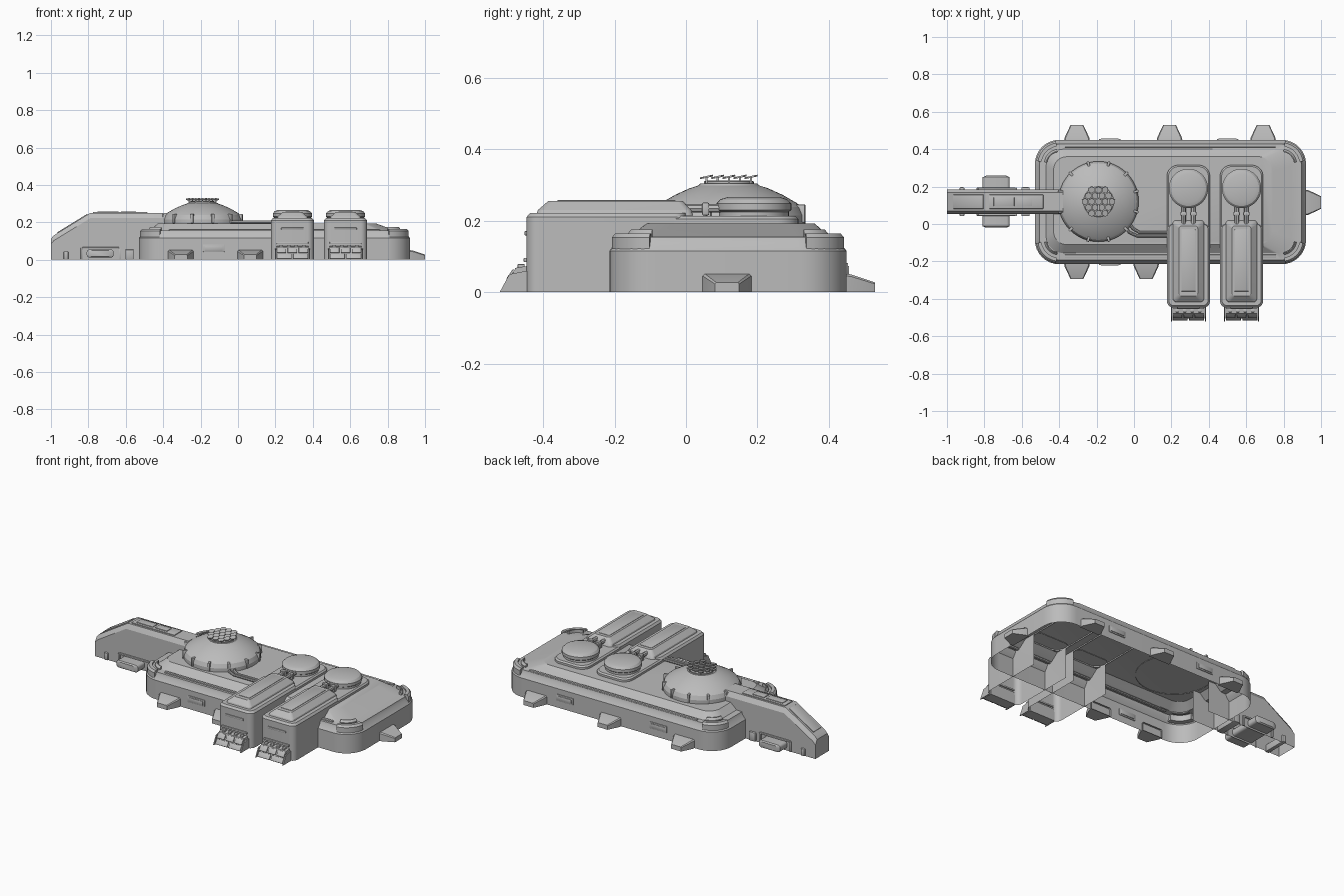
import bpy, bmesh, math
from mathutils import Matrix, Vector

cube = bpy.data.objects.get("Cube")
if cube:
    bpy.data.objects.remove(cube, do_unlink=True)

grey = bpy.data.materials.new("hull_grey")
grey.use_nodes = True
grey.diffuse_color = (0.5, 0.5, 0.5, 1)
for node in grey.node_tree.nodes:
    if node.type == 'BSDF_PRINCIPLED':
        node.inputs["Base Color"].default_value = grey.diffuse_color


def finish(name, bm, angle=30):
    bmesh.ops.remove_doubles(bm, verts=bm.verts, dist=0.0002)
    bmesh.ops.recalc_face_normals(bm, faces=bm.faces)
    mesh = bpy.data.meshes.new(name)
    bm.to_mesh(mesh)
    bm.free()
    mesh.materials.append(grey)
    mesh.shade_smooth()
    mesh.set_sharp_from_angle(angle=math.radians(angle))
    obj = bpy.data.objects.new(name, mesh)
    bpy.context.collection.objects.link(obj)
    return obj


def skin(rings, closed=True, caps=(False, True)):
    """Bridge rings of points with faces."""
    bm = bmesh.new()
    rows = [[bm.verts.new(p) for p in ring] for ring in rings]
    n = len(rows[0])
    for a, b in zip(rows, rows[1:]):
        for i in range(n if closed else n - 1):
            j = (i + 1) % n
            bm.faces.new((a[i], a[j], b[j], b[i]))
    for row, cap in ((rows[0], caps[0]), (rows[-1], caps[1])):
        if cap:
            bm.faces.new(row)
    return bm


def round_rect(x0, x1, y0, y1, r, z, seg=8):
    corners = ((x1 - r, y1 - r), (x0 + r, y1 - r), (x0 + r, y0 + r), (x1 - r, y0 + r))
    points = []
    for k, (cx, cy) in enumerate(corners):
        for i in range(seg + 1):
            a = math.pi / 2 * (k + i / seg)
            points.append((cx + r * math.cos(a), cy + r * math.sin(a), z))
    return points


def turned(name, x, y, profile, seg=40, caps=(False, True)):
    rings = [[(x + r * math.cos(2 * math.pi * i / seg), y + r * math.sin(2 * math.pi * i / seg), z)
              for i in range(seg)] for r, z in profile]
    return finish(name, skin(rings, caps=caps), 20)


def box(name, center, size, rot=None, bevel=0.0):
    bm = bmesh.new()
    bmesh.ops.create_cube(bm, size=1)
    bmesh.ops.scale(bm, vec=size, verts=bm.verts)
    if bevel:
        bmesh.ops.bevel(bm, geom=bm.edges[:], offset=bevel, segments=2, affect='EDGES', profile=0.5)
    m = Matrix.Translation(center)
    if rot:
        m = m @ Matrix.Rotation(rot[0], 4, rot[1])
    bm.transform(m)
    return finish(name, bm)


def tube(name, path, radius):
    curve = bpy.data.curves.new(name, 'CURVE')
    curve.dimensions = '3D'
    curve.bevel_depth = radius
    curve.bevel_resolution = 2
    curve.use_fill_caps = True
    spline = curve.splines.new('POLY')
    spline.points.add(len(path) - 1)
    for point, co in zip(spline.points, path):
        point.co = (*co, 1)
    temp = bpy.data.objects.new(name + "_path", curve)
    bpy.context.collection.objects.link(temp)
    bpy.context.view_layer.update()
    bm = bmesh.new()
    bm.from_mesh(bpy.data.meshes.new_from_object(temp))
    bpy.data.objects.remove(temp, do_unlink=True)
    return finish(name, bm)


# Main hull: open-bottomed rounded shell with shelf and raised deck
X0, X1, Y0, Y1, R = -0.53, 0.92, -0.215, 0.45, 0.13
finish("main_hull", skin([
    round_rect(X0, X1, Y0, Y1, R, 0),
    round_rect(X0, X1, Y0, Y1, R, 0.115),
    round_rect(X0 + .02, X1 - .02, Y0 + .018, Y1 - .018, R - .01, 0.14),
    round_rect(X0 + .025, X1 - .025, Y0 + .022, Y1 - .022, R - .02, 0.155),
    round_rect(-0.47, 0.84, -0.155, 0.40, 0.09, 0.157),
    round_rect(-0.43, 0.74, -0.11, 0.36, 0.07, 0.193)]))

# Corner clamps and long shelf rails
for sx, cx in ((-1, X0 + R), (1, X1 - R)):
    for sy, cy in ((-1, Y0 + R), (1, Y1 - R)):
        for part, lo, hi, z0, z1 in (("corner_clamp", .095, .124, .12, .165),
                                     ("corner_inner_rail", .065, .08, .15, .175)):
            rings = []
            for i in range(9):
                a = math.radians(8 + 74 * i / 8)
                rings.append([(cx + sx * r * math.cos(a), cy + sy * r * math.sin(a), z)
                              for r, z in ((lo, z0), (hi, z0), (hi, z1 - .012), (hi - .01, z1), (lo, z1))])
            finish(part, skin(rings, caps=(True, True)))
for y in (-0.172, 0.418):
    box("shelf_rail", (0.195, y, 0.156), (1.13, 0.016, 0.014), bevel=0.003)

# Wall panels with raised frames
for x, y in ((-0.13, Y0), (-0.13, Y1), (0.5, Y1)):
    box("wall_panel_frame", (x, y, 0.062), (0.115, 0.008, 0.04), bevel=0.002)
    box("wall_panel", (x, y, 0.062), (0.095, 0.014, 0.024), bevel=0.002)

# Tapered wall buttresses
for x, y, turn in ((-.305, Y0, 180), (.065, Y0, 180), (-.305, Y1, 0), (.19, Y1, 0), (.69, Y1, 0), (X1, .115, -90)):
    rings = [[(-w, d, 0), (-w, d, h - c), (c - w, d, h), (w - c, d, h), (w, d, h - c), (w, d, 0)]
             for w, d, h, c in ((.07, -.01, .052, .006), (.066, .012, .05, .006), (.034, .08, .027, .004))]
    bm = skin(rings, caps=(False, True))
    bm.transform(Matrix.Translation((x, y, 0)) @ Matrix.Rotation(math.radians(turn), 4, 'Z'))
    finish("wall_buttress", bm)

# Dome with stepped skirt
DX, DY = -0.19, 0.12
turned("dome", DX, DY, ((.215, .19), (.215, .215), (.205, .238), (.19, .25), (.15, .273),
                        (.11, .291), (.085, .299), (.08, .304)), seg=48)
turned("dome_cap", DX, DY, ((.07, .30), (.07, .31), (.062, .313)))
for i in range(12):
    a = 2 * math.pi * (i + 0.5) / 12
    box("dome_clamp", (DX + .208 * math.cos(a), DY + .208 * math.sin(a), .22),
        (.028, .014, .05), (a, 'Z'), .003)

# Hexagonal tile array above the dome
step = 0.036
for q in range(-2, 3):
    for r in range(-2, 3):
        if abs(q + r) <= 2:
            x, y = DX + step * (q + r / 2), DY + step * r * 0.866
            bm = bmesh.new()
            bmesh.ops.create_cone(bm, cap_ends=True, segments=6, radius1=.0185, radius2=.0185, depth=.005)
            bm.transform(Matrix.Translation((x, y, .323)) @ Matrix.Rotation(math.radians(12), 4, 'X'))
            finish("array_tile", bm)
            box("array_post", (x, y, .311), (.006, .006, .02))

# Access tunnel: open-bottomed, sloping at the far end
rings = [[(x, .053, 0), (x, .053, h - .028), (x, .07, h), (x, .168, h), (x, .185, h - .028), (x, .185, 0)]
         for x, h in ((-1.0, .112), (-.985, .13), (-.79, .25), (-.38, .25))]
finish("access_tunnel", skin(rings, closed=False, caps=(True, False)))
box("tunnel_roof_plate", (-.63, .119, .251), (.29, .075, .008), bevel=.002)
for x, w in ((-.695, .11), (-.585, .08)):
    box("tunnel_hatch", (x, .119, .256), (w, .048, .006), bevel=.002)
slope = math.atan2(.25 - .13, .195)
box("tunnel_slope_plate", (-.885, .119, .192), (.19, .075, .008), (-slope, 'Y'), .002)
for x, w, h in ((-.92, .026, .045), (-.58, .045, .055)):
    box("tunnel_side_foot", (x, .119, h / 2), (w, .155, h), bevel=.006)
for y in (.05, .188):
    box("port_arch_top", (-.733, y, .062), (.2, .012, .01), bevel=.003)
    for s in (-1, 1):
        box("port_arch_side", (-.733 + s * .102, y, .032), (.012, .012, .064), bevel=.003)

# Rounded cross port passing through the tunnel
rings = []
for y, k in ((-.02, .75), (-.012, 1), (.25, 1), (.258, .75)):
    ring = round_rect(-.072, .072, -.022, .022, .016, 0, 4)
    rings.append([(-.737 + px * k, y, .033 + pz * k) for px, pz, _ in ring])
finish("cross_port", skin(rings, caps=(True, True)))

# Pair of front modules
for cx in (0.291, 0.575):
    body = skin([
        round_rect(cx - .115, cx + .115, -.447, .0, .035, 0),
        round_rect(cx - .115, cx + .115, -.447, .0, .035, .19),
        round_rect(cx - .115, cx + .115, -.447, .0, .035, .21),
        round_rect(cx - .105, cx + .105, -.437, .0, .03, .222)])
    # the hidden rear below the deck stays open
    rear = [f for f in body.faces if f.calc_center_median().y > -.04 and f.calc_center_median().z < .15]
    bmesh.ops.delete(body, geom=rear, context='FACES')
    finish("module_body", body)
    finish("module_lid", skin([
        round_rect(cx - .085, cx + .085, -.42, .02, .02, .215),
        round_rect(cx - .08, cx + .08, -.415, .015, .02, .23),
        round_rect(cx - .05, cx + .05, -.385, -.01, .015, .256)]))
    box("module_lid_panel", (cx, -.195, .256), (.075, .33, .005), bevel=.002)
    finish("module_pad", skin([
        round_rect(cx - .115, cx + .115, -.1, .315, .06, .185),
        round_rect(cx - .115, cx + .115, -.1, .315, .06, .205),
        round_rect(cx - .107, cx + .107, -.1, .307, .055, .213)]))
    turned("module_drum", cx, .19, ((.098, .205), (.098, .225), (.105, .23), (.105, .248),
                                    (.094, .26), (.075, .266)))
    for s in (-1, 1):
        tube("drum_pipe", [(cx + s * .026, .11, .235), (cx + s * .026, -.01, .235)], .012)
        box("pipe_collar", (cx + s * .026, .055, .233), (.034, .02, .036), bevel=.004)
    box("module_front_vent", (cx, -.448, .165), (.12, .008, .012), bevel=.002)
    box("module_front_sill", (cx, -.448, .09), (.17, .014, .012), bevel=.003)

    # Entry ramp: sloping back, cheeks and tilted slats
    rings = [[(x, -.44, 0), (x, -.44, .074), (x, -.478, .068), (x, -.505, 0)] for x in (cx - .085, cx + .085)]
    finish("ramp_core", skin(rings, caps=(True, True)))
    tilt = math.radians(55)
    for z, y, n in ((.05, -.491, 3), (.018, -.506, 2)):
        for i in range(n):
            w = .176 / n
            box("ramp_slat", (cx - .088 + w * (i + .5), y, z), (w - .008, .032, .007), (tilt, 'X'), .002)
    for i in range(4):
        box("ramp_knob", (cx - .06 + .04 * i, -.462, .073), (.02, .02, .012), bevel=.003)
    for s in (-1, 1):
        rings = [[(x, -.445, 0), (x, -.445, .06), (x, -.495, .05), (x, -.522, 0)]
                 for x in (cx + s * .088, cx + s * .094)]
        finish("ramp_cheek", skin(rings, caps=(True, True)))

# Twin conduits from dome to the first module
for d in (0, .02):
    tube("deck_conduit", [(-.03 - d, .01 - d, .203), (-.005 - d, -.025 - d, .203),
                          (.03 - d / 2, -.045 - d, .203), (.18, -.045 - d, .203)], .008)
